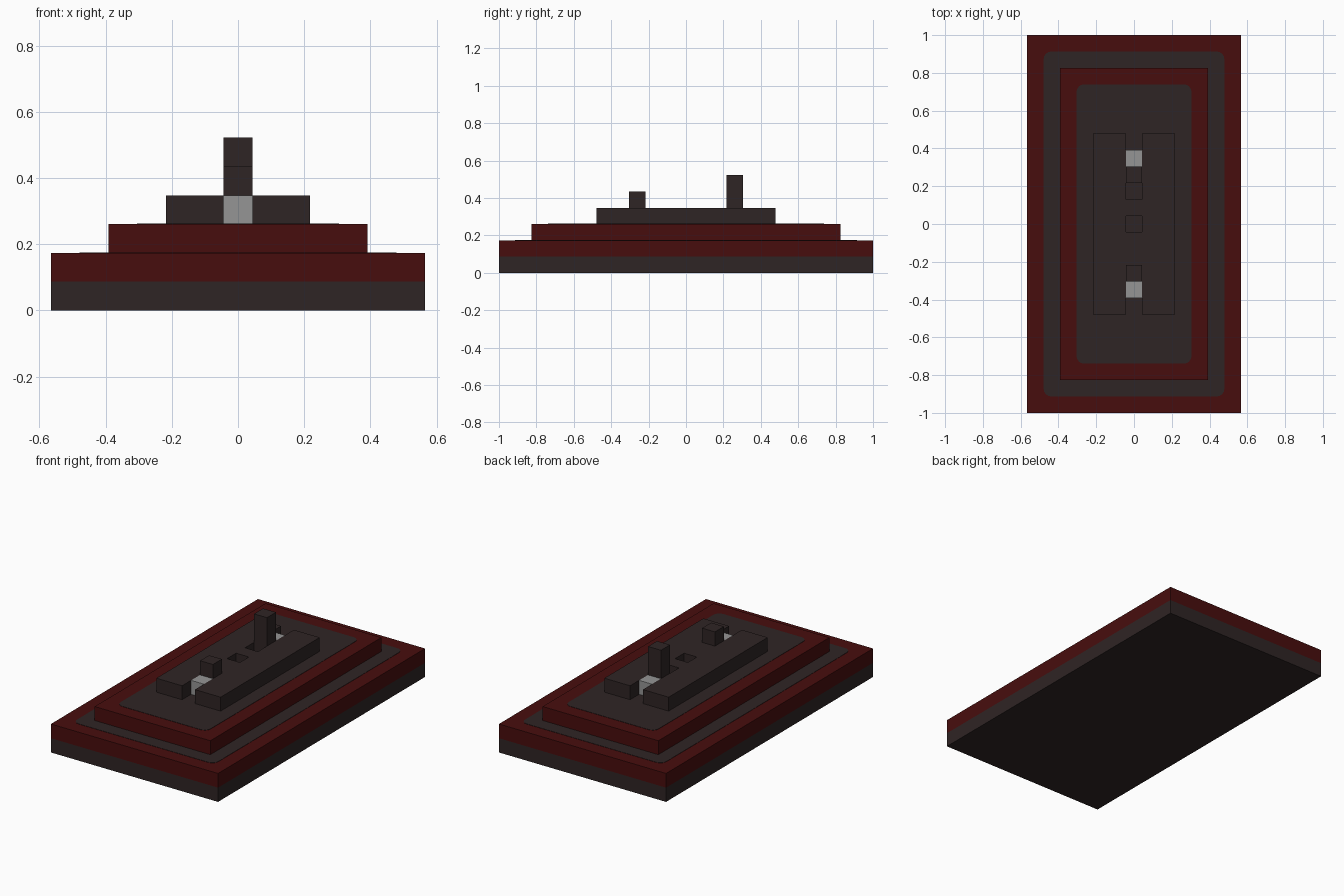
import bpy
import bmesh

U = 2 / 23  # one block

cube = bpy.data.objects.get("Cube")
if cube:
    bpy.data.objects.remove(cube, do_unlink=True)


def material(name, rgb):
    mat = bpy.data.materials.new(name)
    mat.use_nodes = True
    mat.diffuse_color = (*rgb, 1)
    mat.node_tree.nodes["Principled BSDF"].inputs["Base Color"].default_value = (*rgb, 1)
    return mat


dark = material("dark_brown", (0.028, 0.018, 0.018))
red = material("deep_red", (0.064, 0.004, 0.004))
grey = material("light_grey", (0.30, 0.30, 0.30))


def block(name, mat, x, y, z, corner=0):
    """Box from (low, high) ranges in block units, with optional rounded upright corners."""
    bm = bmesh.new()
    bmesh.ops.create_cube(bm, size=1)
    for v in bm.verts:
        v.co = [U * (r[0] if c < 0 else r[1]) for c, r in zip(v.co, (x, y, z))]
    if corner:
        upright = [e for e in bm.edges
                   if abs(e.verts[0].co.z - e.verts[1].co.z) > 1e-5]
        bmesh.ops.bevel(bm, geom=upright, offset=corner, segments=4,
                        profile=0.5, affect='EDGES', clamp_overlap=False)
    mesh = bpy.data.meshes.new(name)
    bm.to_mesh(mesh)
    bm.free()
    obj = bpy.data.objects.new(name, mesh)
    bpy.context.collection.objects.link(obj)
    mesh.materials.append(mat)
    return obj


def tier(name, mat, half_x, half_y, z0, z1, corner=0):
    return block(name, mat, (-half_x, half_x), (-half_y, half_y), (z0, z1), corner)


# Stepped base with flush dark inlays
tier("base_slab", dark, 6.5, 11.5, 0, 1)
tier("lower_tier", red, 6.5, 11.5, 1, 2)
tier("lower_inlay", dark, 5.5, 10.5, 2, 2.02, 0.04)
tier("upper_tier", red, 4.5, 9.5, 2, 3)
tier("upper_inlay", dark, 3.5, 8.5, 3, 3.02, 0.04)

# Top deck with end notches and two pits cut along its middle
deck = tier("deck", dark, 2.5, 5.5, 3, 4)
mid = (-0.5, 0.5)
for y in ((-6, -3.5), (-0.5, 0.5), (1.5, 2.5), (3.5, 6)):
    cutter = block("deck_cutter", dark, mid, y, (2.5, 4.5))
    cutter.hide_render = True
    cut = deck.modifiers.new("cut", 'BOOLEAN')
    cut.operation = 'DIFFERENCE'
    cut.solver = 'EXACT'
    cut.object = cutter
    bpy.context.view_layer.objects.active = deck
    bpy.ops.object.modifier_apply(modifier=cut.name)
    bpy.data.objects.remove(cutter, do_unlink=True)

# Light blocks in the notches
block("front_light", grey, mid, (-4.5, -3.5), (3, 4))
block("back_light", grey, mid, (3.5, 4.5), (3, 4))

# Posts rising from the deck
block("front_post", dark, mid, (-3.5, -2.5), (4, 5))
block("back_tower", dark, mid, (2.5, 3.5), (4, 6))
